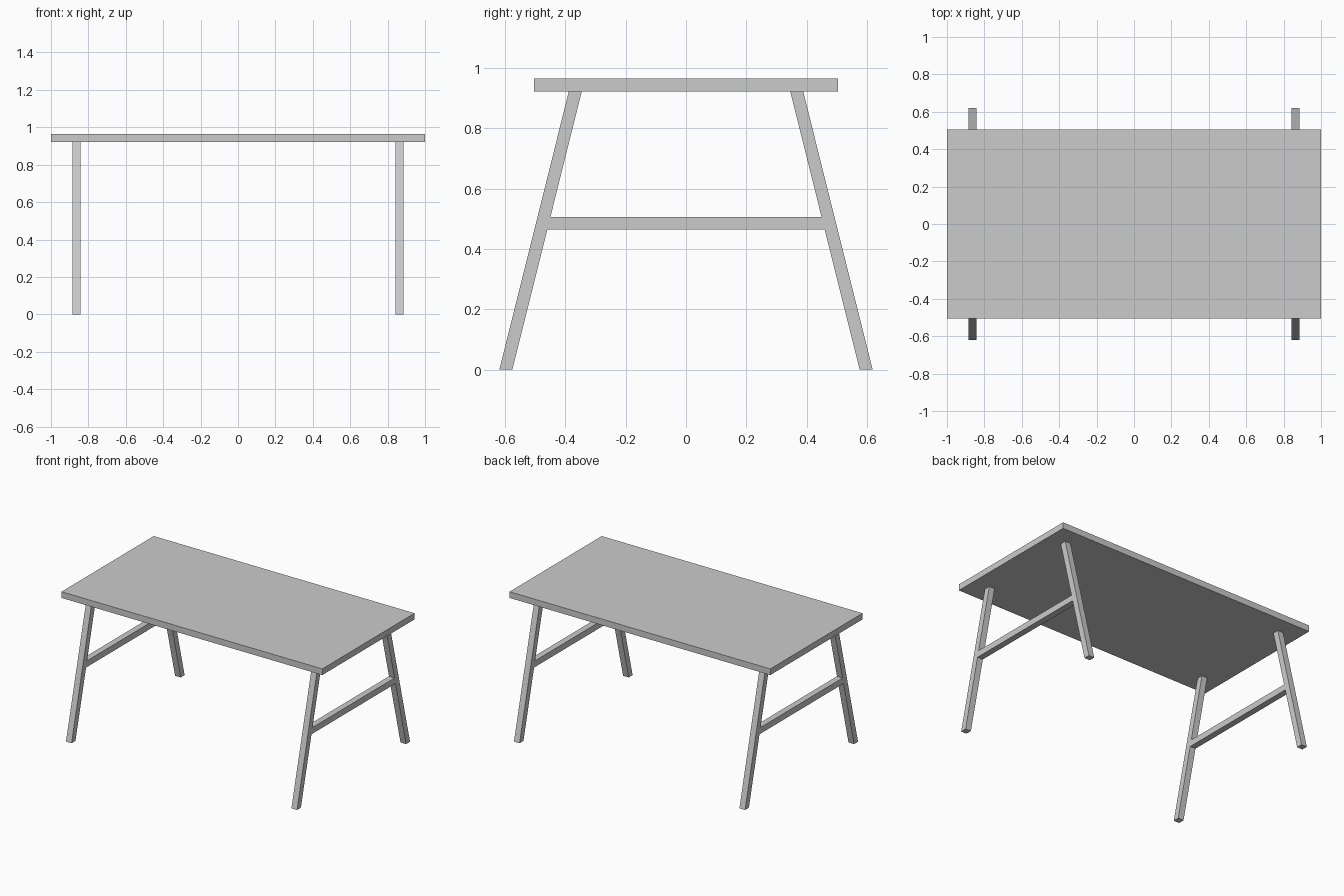
import bpy, bmesh

if "Cube" in bpy.data.objects:
    bpy.data.objects.remove(bpy.data.objects["Cube"])

TOP_Z, UNDER_Z = 0.965, 0.922
X_IN, X_OUT = 0.843, 0.886


def prism(name, profile, x0, x1):
    """Extrude a (y, z) profile along x."""
    bm = bmesh.new()
    face = bm.faces.new([bm.verts.new((x0, y, z)) for y, z in profile])
    ext = bmesh.ops.extrude_face_region(bm, geom=[face])
    verts = [v for v in ext["geom"] if isinstance(v, bmesh.types.BMVert)]
    bmesh.ops.translate(bm, verts=verts, vec=(x1 - x0, 0, 0))
    bmesh.ops.recalc_face_normals(bm, faces=bm.faces)
    mesh = bpy.data.meshes.new(name)
    bm.to_mesh(mesh)
    bm.free()
    obj = bpy.data.objects.new(name, mesh)
    bpy.context.collection.objects.link(obj)
    return obj


def inner_y(z):
    """Inner edge of a splayed leg at height z."""
    return 0.576 + (0.346 - 0.576) * z / UNDER_Z


# Table top
prism("table_top", [(-0.505, UNDER_Z), (0.505, UNDER_Z),
                    (0.505, TOP_Z), (-0.505, TOP_Z)], -1, 1)

for side, sx in (("left", -1), ("right", 1)):
    # Splayed legs
    for end, sy in (("front", -1), ("back", 1)):
        prism(f"{end}_{side}_leg",
              [(sy * 0.576, 0), (sy * 0.619, 0),
               (sy * 0.389, UNDER_Z), (sy * 0.346, UNDER_Z)],
              sx * X_IN, sx * X_OUT)
    # Cross rail fitted between the legs
    lo, hi = 0.464, 0.507
    prism(f"{side}_cross_rail",
          [(-inner_y(lo), lo), (inner_y(lo), lo),
           (inner_y(hi), hi), (-inner_y(hi), hi)],
          sx * X_IN, sx * X_OUT)
